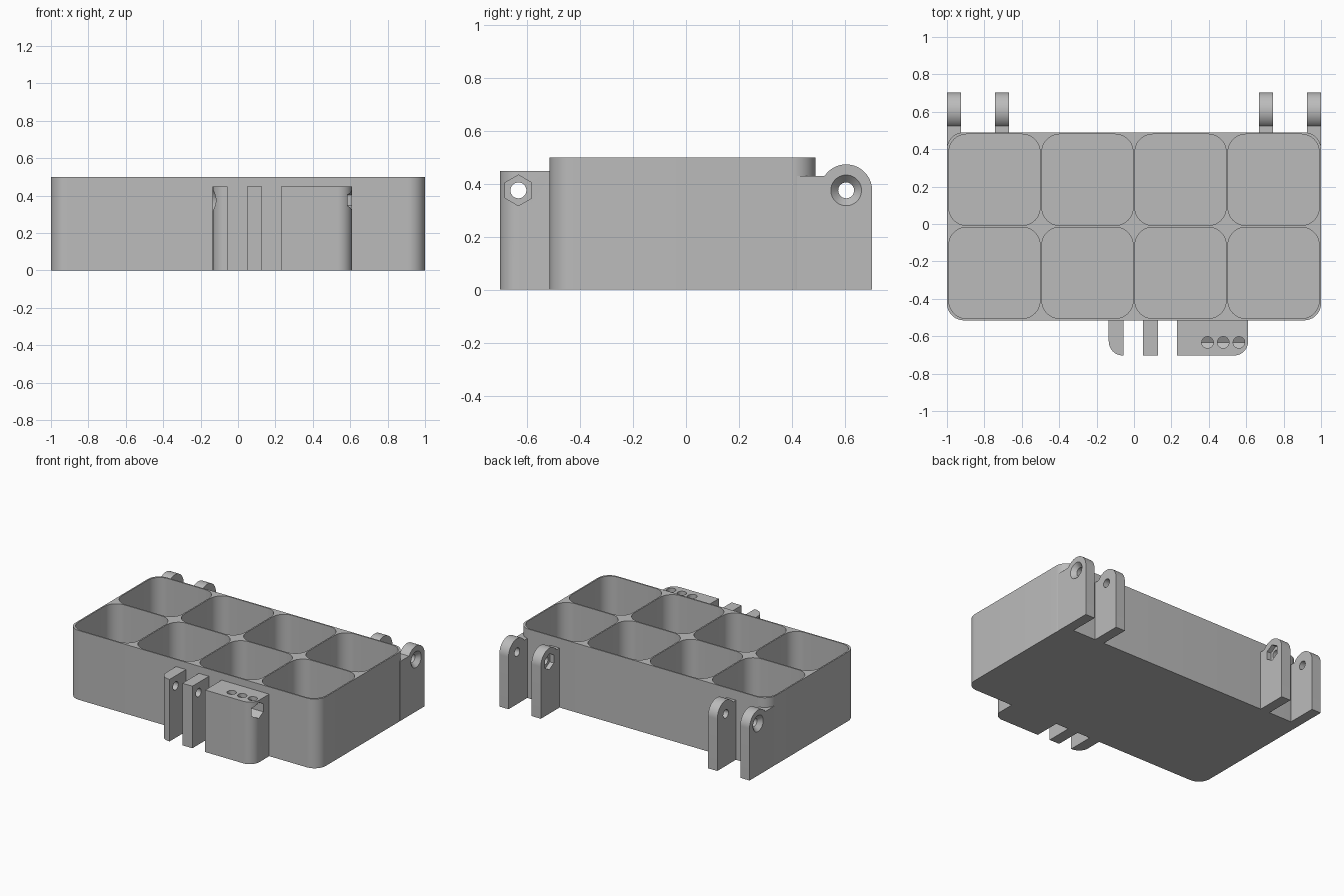
import bpy, bmesh, math
from math import cos, sin, pi

if "Cube" in bpy.data.objects:
    bpy.data.objects.remove(bpy.data.objects["Cube"])

gray = bpy.data.materials.new("light_gray_plastic")
gray.diffuse_color = (0.5, 0.5, 0.5, 1)
gray.use_nodes = True
gray.node_tree.nodes["Principled BSDF"].inputs["Base Color"].default_value = gray.diffuse_color


def arc(cx, cy, r, a0, a1, n=12):
    return [(cx + r * cos(math.radians(a0 + (a1 - a0) * i / n)),
             cy + r * sin(math.radians(a0 + (a1 - a0) * i / n))) for i in range(n + 1)]


def rounded(x0, y0, x1, y1, r):
    return (arc(x1 - r, y0 + r, r, -90, 0) + arc(x1 - r, y1 - r, r, 0, 90)
            + arc(x0 + r, y1 - r, r, 90, 180) + arc(x0 + r, y0 + r, r, 180, 270))


def ring(cy, cz, r, n=40):
    # six sides gives a nut pocket with points up and down
    return [(cy + r * cos(2 * pi * i / n + pi / 2), cz + r * sin(2 * pi * i / n + pi / 2))
            for i in range(n)]


def prism(name, pts, lo, hi, axis="z", pts_hi=None):
    """Loft a profile (xy for z axis, yz for x axis) from lo to hi."""
    place = (lambda p, t: (p[0], p[1], t)) if axis == "z" else (lambda p, t: (t, p[0], p[1]))
    bm = bmesh.new()
    a = [bm.verts.new(place(p, lo)) for p in pts]
    b = [bm.verts.new(place(p, hi)) for p in (pts_hi or pts)]
    n = len(a)
    bm.faces.new(a)
    bm.faces.new(b)
    for i in range(n):
        bm.faces.new((a[i], a[(i + 1) % n], b[(i + 1) % n], b[i]))
    bmesh.ops.recalc_face_normals(bm, faces=bm.faces)
    mesh = bpy.data.meshes.new(name)
    bm.to_mesh(mesh)
    bm.free()
    mesh.materials.append(gray)
    ob = bpy.data.objects.new(name, mesh)
    bpy.context.collection.objects.link(ob)
    return ob


def cut(ob, cutters):
    for c in cutters:
        c.hide_render = True
        m = ob.modifiers.new("cut", "BOOLEAN")
        m.operation, m.solver, m.object = "DIFFERENCE", "EXACT", c
    bpy.context.view_layer.update()
    ob.data = bpy.data.meshes.new_from_object(ob.evaluated_get(bpy.context.evaluated_depsgraph_get()))
    ob.modifiers.clear()
    for c in cutters:
        bpy.data.objects.remove(c)


def finish(ob):
    bpy.ops.object.select_all(action="DESELECT")
    ob.select_set(True)
    bpy.context.view_layer.objects.active = ob
    bpy.ops.object.shade_smooth_by_angle(angle=math.radians(30))


HOLE, HEAD = 0.03, 0.058


def countersink(face_x, inward, cy, cz):
    # slightly overshoots the face so the cut is clean
    slope = (HEAD - HOLE) / 0.03
    e = 0.005
    return prism("countersink_cutter", ring(cy, cz, HEAD + slope * e), face_x - inward * e,
                 face_x + inward * 0.0302, "x", ring(cy, cz, HOLE - 0.0002))


def bore(cy, cz, x0, x1):
    return prism("bore_cutter", ring(cy, cz, HOLE), x0, x1, "x")


def nut(cy, cz, x0, x1):
    return prism("nut_cutter", ring(cy, cz, HEAD, 6), x0, x1, "x")


# tray with eight compartments
W, C = 0.01, 0.4875
tray = prism("tray", rounded(-1, -0.515, 1, 0.49, 0.09), 0, 0.5)
cells = []
for i in range(4):
    for j in range(2):
        x, y = -1 + W + i * (C + W), -0.515 + W + j * (C + W)
        cells.append(prism("cell_cutter", rounded(x, y, x + C, y + C, 0.095), 0.012, 0.6))
cut(tray, cells)
finish(tray)

# hinge lugs along the back
HY, HZ, HR = 0.605, 0.375, 0.098


def lug_profile(y0):
    return [(y0, 0), (HY + HR, 0)] + arc(HY, HZ, HR, 0, 145.9, 28) + [(y0, 0.43)]


for s, side in ((-1, "left"), (1, "right")):
    outer = prism("outer_hinge_lug_" + side, lug_profile(0.42), *sorted((s * 0.926, s * 1.0)), "x")
    cut(outer, [prism("tray_cutter", rounded(-0.996, -0.511, 0.996, 0.486, 0.086), -0.1, 0.6),
                bore(HY, HZ, s * 0.9, s * 1.1), countersink(s * 1.0, -s, HY, HZ)])
    finish(outer)
    inner = prism("inner_hinge_lug_" + side, lug_profile(0.485), *sorted((s * 0.668, s * 0.742)), "x")
    cut(inner, [bore(HY, HZ, s * 0.6, s * 0.8), nut(HY, HZ, s * 0.65, s * 0.7)])
    finish(inner)

# latch mounts on the front
LY, LZ, F, B, T = -0.633, 0.375, -0.703, -0.51, 0.448
left = prism("latch_plate_left", [(-0.055, F), (-0.055, B), (-0.135, B)]
             + arc(-0.06, F + 0.075, 0.075, 180, 270), 0, T)
cut(left, [bore(LY, LZ, -0.2, 0), countersink(-0.135, 1, LY, LZ)])
finish(left)

middle = prism("latch_plate_middle", [(0.048, F), (0.128, F), (0.128, B), (0.048, B)], 0, T)
cut(middle, [bore(LY, LZ, 0, 0.2)])
finish(middle)

# latch block with long nut pocket and three openings above it
block = prism("latch_block", [(0.23, B), (0.23, F)] + arc(0.535, F + 0.075, 0.075, -90, 0)
              + [(0.61, B)], 0, T)
cut(block, [bore(LY, LZ, 0.1, 0.5), nut(LY, LZ, 0.31, 0.7)]
    + [prism("opening_cutter", [(x + p[0], p[1] + LY) for p in ring(0, 0, 0.031)], LZ, 0.6)
       for x in (0.393, 0.477, 0.561)])
finish(block)
